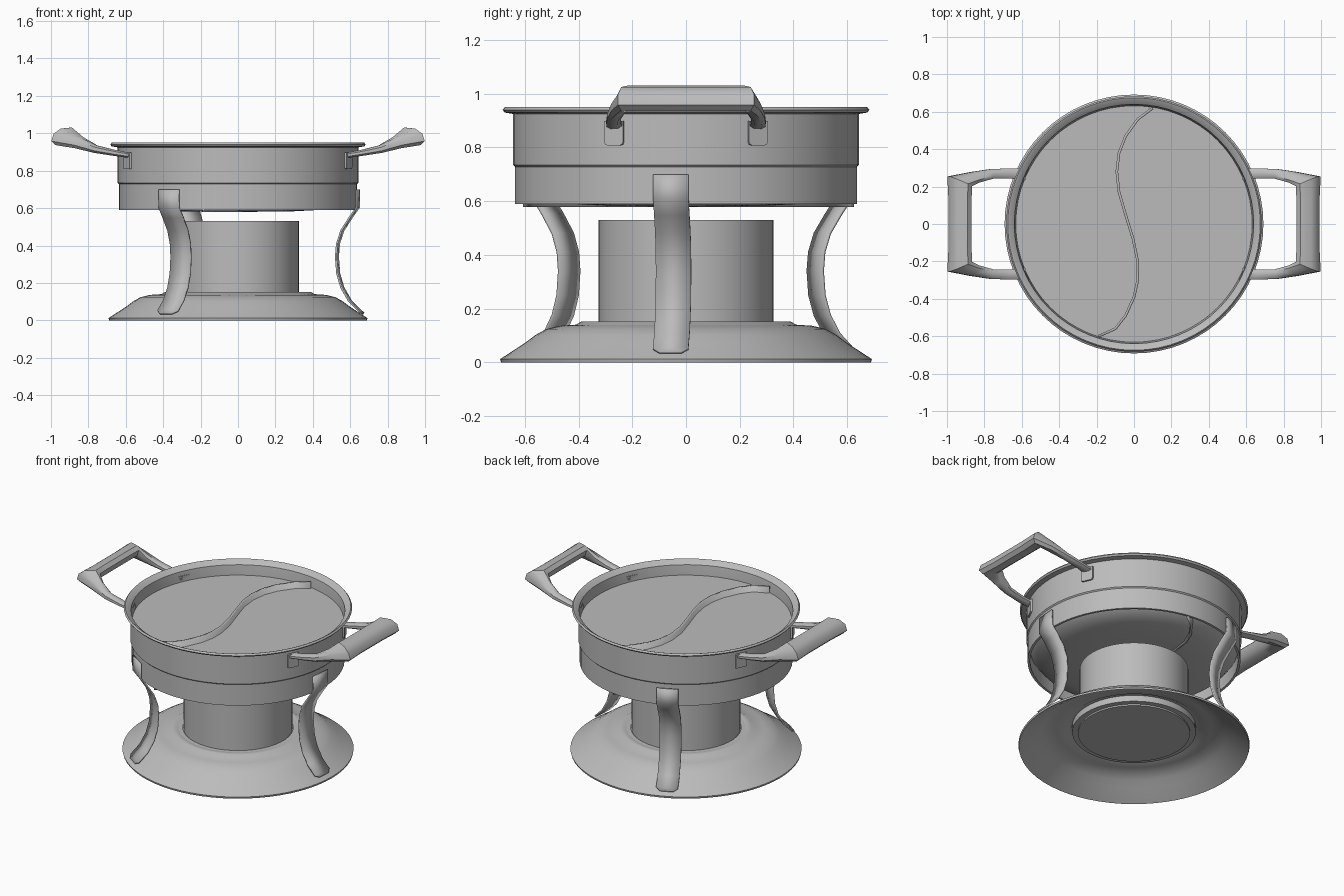
import bpy, bmesh, math
from math import sin, cos, pi, radians
from mathutils import Vector

if "Cube" in bpy.data.objects:
    bpy.data.objects.remove(bpy.data.objects["Cube"], do_unlink=True)

steel = bpy.data.materials.new("brushed_grey")
steel.use_nodes = True
grey = (0.5, 0.5, 0.5, 1)
steel.diffuse_color = grey
steel.node_tree.nodes["Principled BSDF"].inputs["Base Color"].default_value = grey


def finish(name, bm, angle=35):
    """Turn a bmesh into a named, shaded object."""
    bmesh.ops.remove_doubles(bm, verts=bm.verts, dist=0.0001)
    bmesh.ops.recalc_face_normals(bm, faces=bm.faces)
    mesh = bpy.data.meshes.new(name)
    bm.to_mesh(mesh)
    bm.free()
    mesh.materials.append(steel)
    ob = bpy.data.objects.new(name, mesh)
    bpy.context.collection.objects.link(ob)
    bpy.ops.object.select_all(action='DESELECT')
    ob.select_set(True)
    bpy.context.view_layer.objects.active = ob
    bpy.ops.object.shade_smooth_by_angle(angle=radians(angle))
    return ob


def skin(bm, rings, wrap):
    """Bridge equal point rings with quads."""
    rows = [[bm.verts.new(p) for p in ring] for ring in rings]
    n = len(rows[0])
    pairs = list(zip(rows, rows[1:])) + ([(rows[-1], rows[0])] if wrap else [])
    for a, b in pairs:
        for i in range(n):
            j = (i + 1) % n
            bm.faces.new((a[i], a[j], b[j], b[i]))
    return rows


def lathe(name, profile, closed=False, caps=False, sides=64):
    """Spin a (radius, height) profile round the z axis."""
    bm = bmesh.new()
    rings = [[(r * cos(2 * pi * k / sides), r * sin(2 * pi * k / sides), z)
              for k in range(sides)] for r, z in profile]
    rows = skin(bm, rings, closed)
    if caps:
        bm.faces.new(rows[0])
        bm.faces.new(rows[-1])
    return finish(name, bm)


def shell(outer, drop):
    """Close an outline with a copy of itself set lower."""
    return outer + [(r - 0.003, z - drop) for r, z in reversed(outer)]


# Dished base with a raised ring round the burner
base = [(0.692, 0.012), (0.60, 0.072), (0.56, 0.102), (0.52, 0.124),
        (0.47, 0.136), (0.41, 0.14), (0.39, 0.152), (0.36, 0.152), (0.34, 0.14)]
lathe("base_plate", shell(base, 0.012), closed=True)
lathe("burner", [(0.335, 0.09), (0.335, 0.14), (0.325, 0.145), (0.325, 0.53)], caps=True)
lathe("burner_collar", [(0.37, 0.10), (0.37, 0.15), (0.33, 0.15), (0.33, 0.10)], closed=True)

# Supporting ring and the vessel that rests in it
lathe("support_ring", [(0.637, 0.59), (0.637, 0.73), (0.622, 0.73), (0.622, 0.59)], closed=True)
lathe("pot_wall", [(0.637, 0.728), (0.644, 0.735), (0.644, 0.925), (0.675, 0.93),
                   (0.683, 0.94), (0.675, 0.95), (0.665, 0.946), (0.64, 0.925),
                   (0.632, 0.86), (0.63, 0.728)], closed=True)
lathe("pot_bottom", [(0.628, 0.73), (0.62, 0.67), (0.58, 0.622), (0.47, 0.592),
                     (0.3, 0.583), (0.05, 0.58)], caps=True)
lathe("filling", [(0.633, 0.85), (0.633, 0.86)], caps=True)

# S-shaped divider
path = [(0.10, 0.62), (0.02, 0.56), (-0.045, 0.47), (-0.08, 0.38), (-0.092, 0.28),
        (-0.08, 0.17), (-0.045, 0.05), (-0.005, -0.08), (0.02, -0.2), (0.02, -0.3),
        (0.0, -0.39), (-0.045, -0.49), (-0.10, -0.56), (-0.19, -0.6)]
bm = bmesh.new()
rows = [(bm.verts.new((x, y, 0.579)), bm.verts.new((x, y, 0.90))) for x, y in path]
for a, b in zip(rows, rows[1:]):
    bm.faces.new((a[0], b[0], b[1], a[1]))
divider = finish("divider", bm)
mod = divider.modifiers.new("thickness", 'SOLIDIFY')
mod.thickness = 0.014
mod.offset = 0

# Three bent strap legs, with tapered feet
strap = [(0.644, 0.70), (0.644, 0.605), (0.605, 0.55), (0.56, 0.48), (0.537, 0.41),
         (0.531, 0.34), (0.538, 0.25), (0.56, 0.175), (0.60, 0.105), (0.655, 0.05),
         (0.672, 0.036)]
for i in range(3):
    turn = radians(-5 + 120 * i)
    out, side = Vector((cos(turn), sin(turn), 0)), Vector((-sin(turn), cos(turn), 0))
    bm = bmesh.new()
    rows = []
    for k, (r, z) in enumerate(strap):
        half = 0.04 if k == len(strap) - 1 else 0.066
        rows.append([bm.verts.new(out * r + side * s * half + Vector((0, 0, z)))
                     for s in (-1, 1)])
    for a, b in zip(rows, rows[1:]):
        bm.faces.new((a[0], a[1], b[1], b[0]))
    leg = finish("leg_" + str(i + 1), bm)
    mod = leg.modifiers.new("thickness", 'SOLIDIFY')
    mod.thickness = 0.01
    mod.offset = 0

# Handle sections: centre, half width vector, half height vector
stations = [((0.58, 0.265, 0.882), (0, 0.03, 0), (0, 0, 0.014)),
            ((0.66, 0.27, 0.895), (0, 0.027, 0), (-0.003, 0, 0.016)),
            ((0.76, 0.268, 0.915), (0.004, 0.026, 0), (-0.006, 0, 0.02)),
            ((0.85, 0.25, 0.95), (0.02, 0.028, 0), (-0.012, 0, 0.03)),
            ((0.932, 0.228, 0.984), (0.06, 0.026, -0.006), (-0.014, 0, 0.044))]
grip = ((0.93, 0.12, 0.984), (0.056, 0, -0.006), (-0.012, 0, 0.044))
outline = [(1, 0.45), (0.5, 1), (-0.5, 1), (-1, 0.45),
           (-1, -0.45), (-0.5, -1), (0.5, -1), (1, -0.45)]

for label, sx in (("left", 1), ("right", -1)):
    half = stations + [grip]
    bm = bmesh.new()
    rings = []
    for sy, part in ((1, half), (-1, half[::-1])):
        for c, w, h in part:
            pts = [Vector(c) + Vector(w) * a + Vector(h) * b for a, b in outline]
            rings.append([(p.x * sx, p.y * sy, p.z) for p in pts])
    rows = skin(bm, rings, False)
    bm.faces.new(rows[0])
    bm.faces.new(rows[-1])
    finish(label + "_handle", bm, 40)

    # Bracket plates that fix the arms to the wall
    for end, sy in (("back", 1), ("front", -1)):
        turn = math.atan2(0.265 * sy, 0.585 * sx)
        out, side = Vector((cos(turn), sin(turn), 0)), Vector((-sin(turn), cos(turn), 0))
        bm = bmesh.new()
        bmesh.ops.create_cube(bm, size=1)
        for v in bm.verts:
            v.co = (out * (0.644 + v.co.x * 0.02) + side * v.co.y * 0.076
                    + Vector((0, 0, 0.853 + v.co.z * 0.09)))
        corners = [e for e in bm.edges if abs((e.verts[0].co - e.verts[1].co).length - 0.02) < 0.001
                   and e.verts[0].co.z < 0.85]
        bmesh.ops.bevel(bm, geom=corners, offset=0.012, segments=2, affect='EDGES', profile=0.5)
        finish(label + "_" + end + "_bracket", bm)
